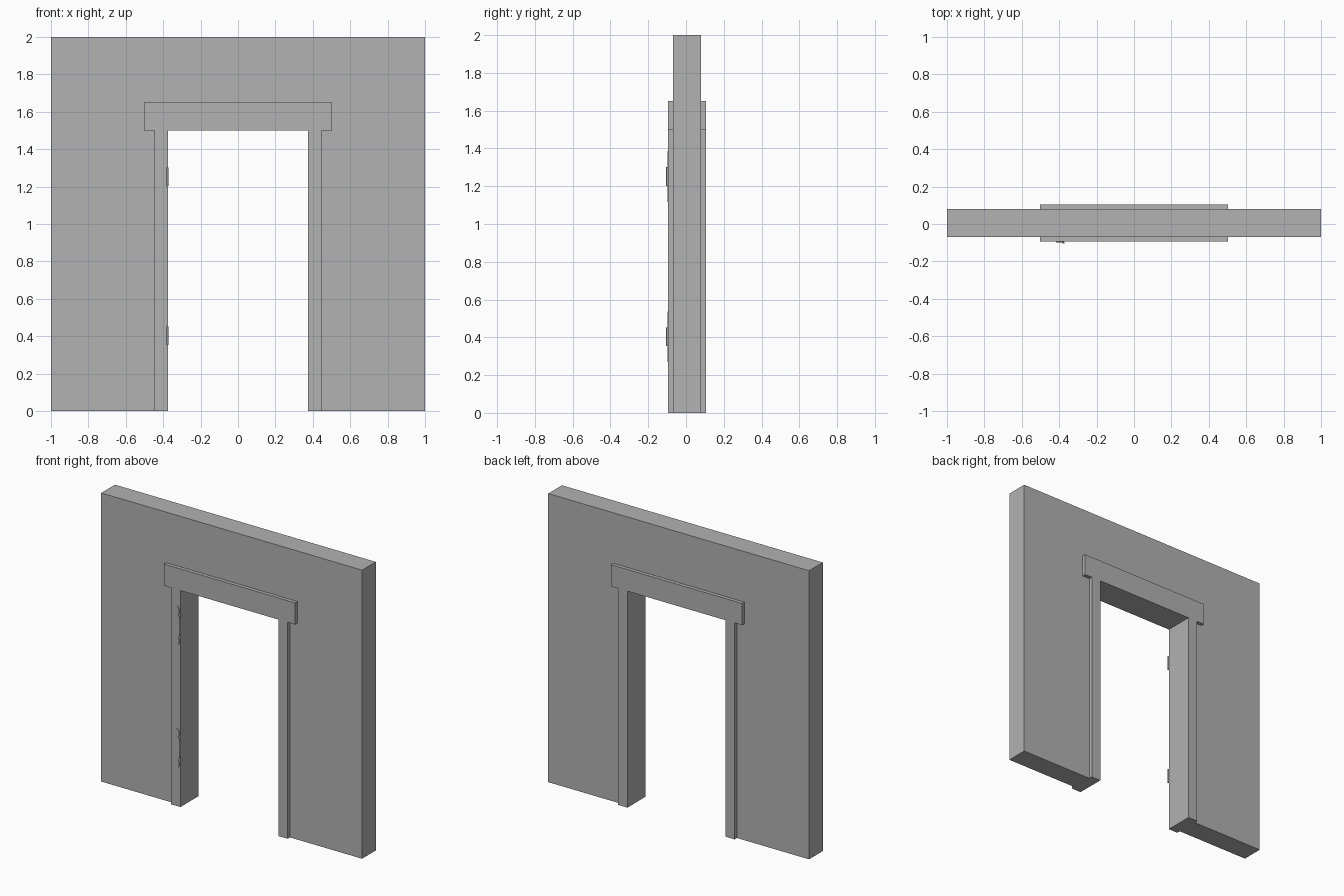
import bpy, bmesh, math

cube = bpy.data.objects.get("Cube")
if cube:
    bpy.data.objects.remove(cube, do_unlink=True)

# One plain grey for the whole model
grey = bpy.data.materials.new("plain grey")
grey.use_nodes = True
COLOUR = (0.445, 0.445, 0.445, 1)
grey.diffuse_color = COLOUR
grey.node_tree.nodes["Principled BSDF"].inputs["Base Color"].default_value = COLOUR

MID_Y = 0.0055                 # centre plane of the wall
WALL, TRIM = 0.075, 0.1        # half depths
OPEN_X, OPEN_Z = 0.375, 1.5    # doorway half width and height
JAMB_X = 0.447
LINTEL_X, LINTEL_Z = 0.503, 1.65


def finish(bm, name):
    bmesh.ops.recalc_face_normals(bm, faces=bm.faces[:])
    mesh = bpy.data.meshes.new(name)
    bm.to_mesh(mesh)
    bm.free()
    mesh.materials.append(grey)
    obj = bpy.data.objects.new(name, mesh)
    bpy.context.collection.objects.link(obj)
    return obj


def slab(name, outline, y0, y1):
    """Extrude an (x, z) outline from y0 to y1."""
    bm = bmesh.new()
    face = bm.faces.new([bm.verts.new((x, y0, z)) for x, z in outline])
    new = bmesh.ops.extrude_face_region(bm, geom=[face])["geom"]
    verts = [v for v in new if isinstance(v, bmesh.types.BMVert)]
    bmesh.ops.translate(bm, verts=verts, vec=(0, y1 - y0, 0))
    return finish(bm, name)


def mirrored(half):
    """Close a right-hand outline with its mirror image."""
    return half + [(-x, z) for x, z in reversed(half)]


# Wall, notched around the frame
slab("wall", mirrored([(1, 2), (1, 0), (JAMB_X, 0), (JAMB_X, OPEN_Z),
                       (LINTEL_X, OPEN_Z), (LINTEL_X, LINTEL_Z)]),
     MID_Y - WALL, MID_Y + WALL)

# Door frame: jambs and lintel in one piece through the wall
slab("door_frame", mirrored([(LINTEL_X, LINTEL_Z), (LINTEL_X, OPEN_Z),
                             (JAMB_X, OPEN_Z), (JAMB_X, 0),
                             (OPEN_X, 0), (OPEN_X, OPEN_Z)]),
     MID_Y - TRIM, MID_Y + TRIM)

# Hinges on the right jamb: a plate with flared leaf ends, and a barrel
FRONT = MID_Y - TRIM
for label, z in (("lower", 0.403), ("upper", 1.252)):
    leaf = [(-0.377, 0.05), (-0.385, 0.07)]
    for i in range(11):
        a = math.radians(-60 + 27 * i)
        leaf.append((-0.4 + 0.018 * math.cos(a), 0.105 + 0.03 * math.sin(a)))
    leaf.append((-0.388, 0.045))
    outline = [(x, z + h) for x, h in leaf] + [(x, z - h) for x, h in reversed(leaf)]
    slab(label + "_hinge_plate", outline, FRONT - 0.004, FRONT)

    bm = bmesh.new()
    bmesh.ops.create_cone(bm, cap_ends=True, segments=16,
                          radius1=0.0055, radius2=0.0055, depth=0.1)
    barrel = finish(bm, label + "_hinge_barrel")
    barrel.location = (-0.3765, FRONT - 0.0055, z)
    for face in barrel.data.polygons:
        face.use_smooth = abs(face.normal.z) < 0.5
